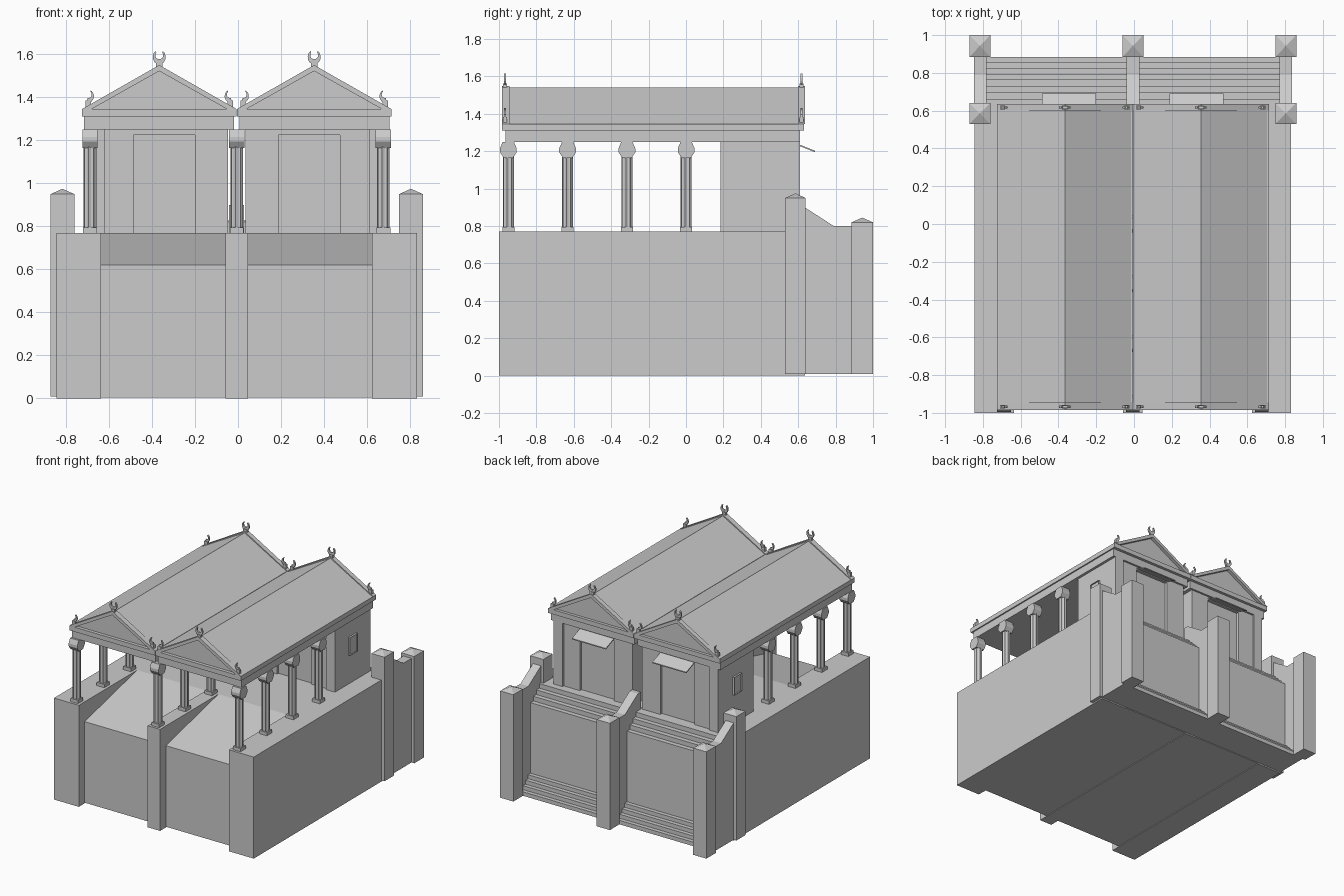
import bpy, bmesh, math

if "Cube" in bpy.data.objects:
    bpy.data.objects.remove(bpy.data.objects["Cube"], do_unlink=True)

CX = -0.006   # plan axis of symmetry
SIDES = (("right", -1), ("left", 1))

stone = bpy.data.materials.new("pale_stone")
stone.use_nodes = True
stone.diffuse_color = (0.6, 0.6, 0.6, 1)
stone.node_tree.nodes["Principled BSDF"].inputs["Base Color"].default_value = (0.6, 0.6, 0.6, 1)


def finish(name, bm):
    bmesh.ops.recalc_face_normals(bm, faces=bm.faces)
    bmesh.ops.translate(bm, verts=bm.verts, vec=(CX, 0, 0))
    mesh = bpy.data.meshes.new(name)
    bm.to_mesh(mesh)
    bm.free()
    mesh.materials.append(stone)
    obj = bpy.data.objects.new(name, mesh)
    bpy.context.collection.objects.link(obj)
    return obj


def add_prism(bm, points, axis, a, b):
    """Extrude an outline: (y, z) points along x, or (x, z) points along y."""
    def place(p, d):
        return (d, p[0], p[1]) if axis == "x" else (p[0], d, p[1])
    low = [bm.verts.new(place(p, a)) for p in points]
    high = [bm.verts.new(place(p, b)) for p in points]
    bm.faces.new(low)
    bm.faces.new(high)
    for i in range(len(points)):
        j = (i + 1) % len(points)
        bm.faces.new((low[i], low[j], high[j], high[i]))


def add_box(bm, x0, x1, y0, y1, z0, z1):
    add_prism(bm, [(y0, z0), (y1, z0), (y1, z1), (y0, z1)], "x", x0, x1)


def prism(name, points, axis, a, b):
    bm = bmesh.new()
    add_prism(bm, points, axis, a, b)
    return finish(name, bm)


def box(name, *dims):
    bm = bmesh.new()
    add_box(bm, *dims)
    return finish(name, bm)


def capped_pier(name, x, y0, y1, top):
    bm = bmesh.new()
    add_box(bm, x - 0.055, x + 0.055, y0, y1, 0.01, top)
    cap = max(bm.faces, key=lambda f: f.calc_center_median().z)
    tip = bmesh.ops.poke(bm, faces=[cap])["verts"][0]
    tip.co.z = top + 0.025
    finish(name, bm)


def column(name, x, y):
    bm = bmesh.new()
    add_box(bm, x - 0.032, x + 0.032, y - 0.032, y + 0.032, 0.77, 0.795)
    # fluted shaft: alternating radii
    ring = [(0.03 if i % 2 else 0.025, math.tau * (i + 0.5) / 16) for i in range(16)]
    low = [bm.verts.new((x + r * math.cos(t), y + r * math.sin(t), 0.79)) for r, t in ring]
    top = [bm.verts.new((v.co.x, v.co.y, 1.19)) for v in low]
    for i in range(16):
        bm.faces.new((low[i], low[i - 1], top[i - 1], top[i]))
    # scroll capital
    half = [(0.025, 1.165), (0.045, 1.195), (0.045, 1.215), (0.03, 1.25)]
    outline = [(y + a, z) for a, z in half] + [(y - a, z) for a, z in reversed(half)]
    add_prism(bm, outline, "x", x - 0.036, x + 0.036)
    finish(name, bm)


def horn(name, x, y, z, start, end, r):
    """Crescent finial, thick in the middle and pointed at the ends."""
    n = 12
    outer, inner = [], []
    for i in range(n + 1):
        t = math.radians(start + (end - start) * i / n)
        thick = r * (0.15 + 0.6 * abs(math.cos((t + math.pi / 2) / 2)) ** 2)
        outer.append((x + r * math.cos(t), z + 1.15 * r * math.sin(t)))
        inner.append((x + (r - thick) * math.cos(t), z + 1.15 * (r - thick) * math.sin(t)))
    bm = bmesh.new()
    add_prism(bm, outer + inner[::-1], "y", y - 0.006, y + 0.006)
    add_box(bm, x - r * 0.5, x + r * 0.5, y - 0.01, y + 0.01, z - r * 2, z - r * 0.8)
    finish(name, bm)


# podium: side blocks, middle spine, and sloped bays between them
box("podium_spine", -0.052, 0.052, -1, 0.635, 0, 0.77)
bay = [(-0.93, 0.005), (0.635, 0.005), (0.635, 0.77), (-0.3, 0.77), (-0.93, 0.62)]

# stair outline: lower flight, plain riser, upper flight
stairs = [(0.63, 0.77), (0.66, 0.77)]
y, z = 0.66, 0.77
for i in range(3):
    z -= 0.035
    stairs.append((y, z))
    y += 0.035
    stairs.append((y, z))
z = 0.13
for i in range(4):
    stairs.append((y, z))
    y += 0.03
    stairs.append((y, z))
    z -= 0.03
stairs += [(y, 0.01), (0.63, 0.01)]

stair_wall = [(0.6, 0.01), (0.9, 0.01), (0.9, 0.8), (0.79, 0.8), (0.635, 0.9), (0.6, 0.9)]
capped_pier("stair_pier_middle", 0, 0.885, 1.0, 0.82)
prism("stair_wall_middle", stair_wall, "x", -0.035, 0.035)

for side, s in SIDES:
    prism(side + "_podium_block",
          [(-1, 0), (0.635, 0), (0.635, 0.77), (-1, 0.77)], "x", s * 0.63, s * 0.838)
    prism(side + "_podium_bay", bay, "x", s * 0.052, s * 0.63)
    prism(side + "_stairs", stairs, "x", s * 0.03, s * 0.79)
    prism(side + "_stair_wall", stair_wall, "x", s * 0.775, s * 0.842)
    capped_pier(side + "_stair_pier_tall", s * 0.81, 0.53, 0.64, 0.95)
    capped_pier(side + "_stair_pier_low", s * 0.81, 0.885, 1.0, 0.82)

    # chamber with recessed doorways front and back
    box(side + "_chamber", *sorted((s * 0.04, s * 0.69)), 0.215, 0.575, 0.77, 1.25)
    door = [(0.04, 0.77), (0.195, 0.77), (0.195, 1.225), (0.48, 1.225),
            (0.48, 0.77), (0.69, 0.77), (0.69, 1.25), (0.04, 1.25)]
    door = [(s * a, b) for a, b in door]
    for end, y0, y1, y2 in (("front", 0.215, 0.2, 0.185), ("back", 0.575, 0.595, 0.61)):
        prism(f"{side}_{end}_door_wall", door, "y", y0, y1)
        box(f"{side}_{end}_corner_pilaster", s * 0.615, s * 0.69, y0, y2, 0.77, 1.25)
    prism(side + "_awning", [(0.59, 1.235), (0.69, 1.195), (0.69, 1.203), (0.59, 1.243)],
          "x", s * 0.195, s * 0.48)

    # side window: raised frame with a sunken pane
    bm = bmesh.new()
    add_box(bm, s * 0.68, s * 0.705, 0.345, 0.435, 0.99, 1.125)
    pane = max(bm.faces, key=lambda f: s * f.calc_center_median().x)
    bmesh.ops.inset_region(bm, faces=[pane], thickness=0.012)
    bmesh.ops.translate(bm, verts=pane.verts, vec=(-s * 0.01, 0, 0))
    finish(side + "_window", bm)

    # entablature and gabled roof
    box(side + "_architrave", s * 0.012, s * 0.71, -0.965, 0.61, 1.25, 1.31)
    box(side + "_cornice", s * 0.002, s * 0.72, -0.985, 0.632, 1.31, 1.345)
    mid = s * 0.36
    prism(side + "_roof", [(mid - 0.358, 1.34), (mid + 0.358, 1.34), (mid, 1.54)],
          "y", -0.96, 0.61)
    rake = [(-0.36, 1.345), (0, 1.55), (0.36, 1.345), (0.315, 1.345), (0, 1.522), (-0.315, 1.345)]
    for end, y0, y1, yh in (("front", -0.985, -0.945, -0.968), ("back", 0.6, 0.635, 0.617)):
        prism(f"{side}_{end}_raking_cornice", [(mid + a, b) for a, b in rake], "y", y0, y1)
        horn(f"{side}_{end}_ridge_finial", mid, yh, 1.587, -235, 55, 0.03)
        for label, k in (("inner", -s), ("outer", s)):
            # each corner horn curves away from the gable
            a, b = (-110, 65) if k < 0 else (-70, -245)
            horn(f"{side}_{end}_{label}_corner_finial", mid + k * 0.33, yh, 1.405, a, b, 0.026)

# three rows of columns
for row, x in (("right", -0.682), ("middle", 0), ("left", 0.682)):
    for i in range(4):
        column(f"{row}_column_{i + 1}", x, -0.95 + i * 0.317)
